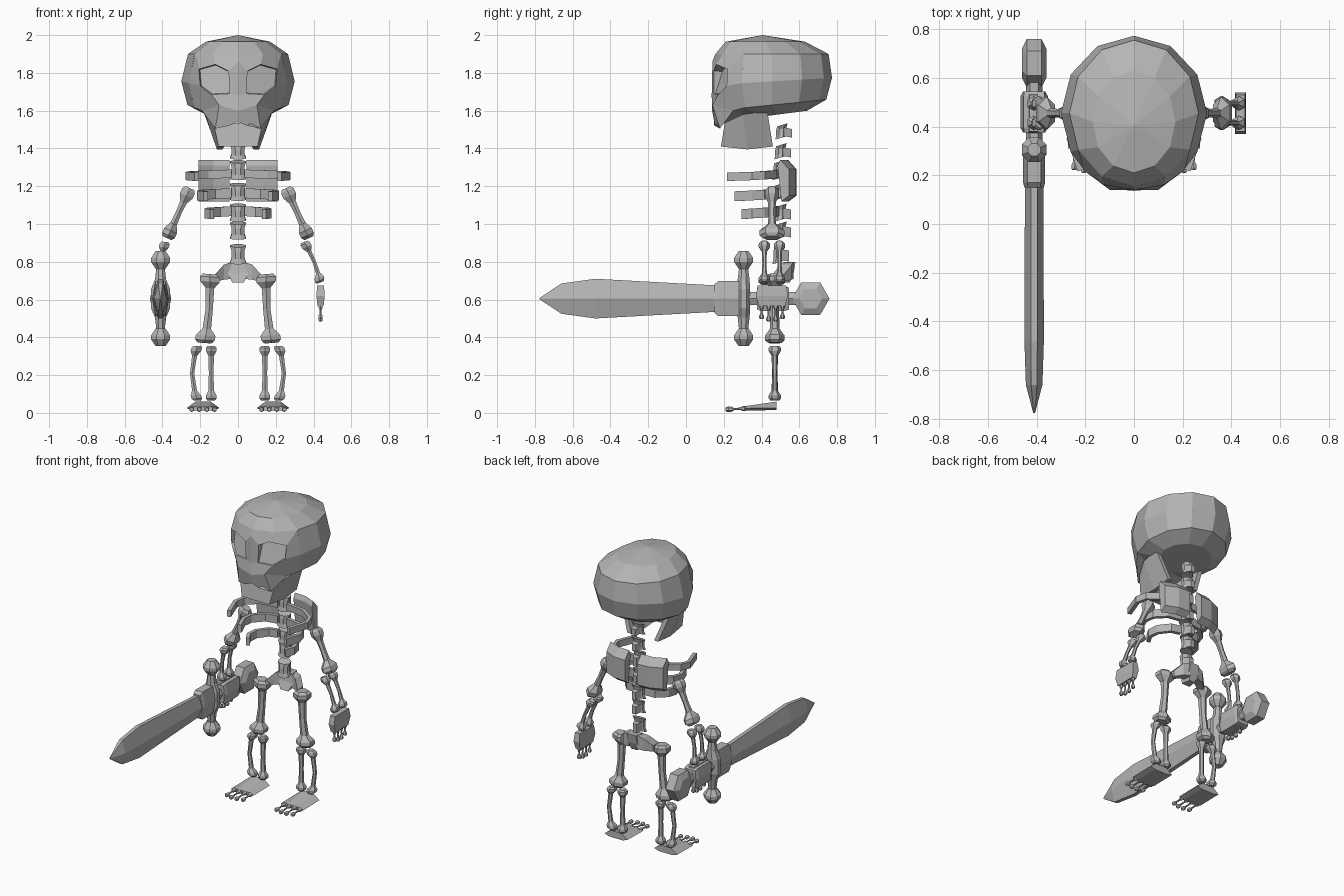
import bpy, bmesh, math
from mathutils import Vector as V

if "Cube" in bpy.data.objects:
    bpy.data.objects.remove(bpy.data.objects["Cube"])

bone_grey = bpy.data.materials.new("bone_grey")
bone_grey.diffuse_color = (0.46, 0.46, 0.46, 1)
bone_grey.use_nodes = True
bone_grey.node_tree.nodes["Principled BSDF"].inputs["Base Color"].default_value = bone_grey.diffuse_color


def make(name, verts, faces, mirror=False):
    me = bpy.data.meshes.new(name)
    me.from_pydata([tuple(v) for v in verts], [], faces)
    bm = bmesh.new()
    bm.from_mesh(me)
    bmesh.ops.recalc_face_normals(bm, faces=bm.faces)
    bm.to_mesh(me)
    bm.free()
    me.materials.append(bone_grey)
    ob = bpy.data.objects.new(name, me)
    bpy.context.collection.objects.link(ob)
    if mirror:
        ob.modifiers.new("mirror", 'MIRROR')
    return ob


def loft(name, rings, mirror=False):
    """Skin a list of equal-length rings and cap both ends."""
    n = len(rings[0])
    verts = [v for r in rings for v in r]
    faces = [(i * n + j, i * n + (j + 1) % n, (i + 1) * n + (j + 1) % n, (i + 1) * n + j)
             for i in range(len(rings) - 1) for j in range(n)]
    faces += [tuple(range(n)), tuple(range(len(verts) - n, len(verts)))]
    return make(name, verts, faces, mirror)


def bone(name, a, b, knob, shaft, bow=0.0, sides=6, wide=(1, 1), end=0.05):
    """Knobbed bone from a to b; wide scales the end knobs across y, bow bends it in x."""
    a, b = V(a), V(b)
    d = (b - a).normalized()
    v = V((0, 1, 0)) if abs(d.y) < 0.8 else V((0, 0, 1))
    v = (v - d * v.dot(d)).normalized()
    u = v.cross(d)
    e = end / (b - a).length
    prof = [(0, .7 * knob, wide[0]), (.3 * e, knob, wide[0]), (.8 * e, knob, wide[0]),
            (1.5 * e, shaft, 1), (.5, shaft * .85, 1), (1 - 1.5 * e, shaft, 1),
            (1 - .8 * e, knob, wide[1]), (1 - .3 * e, knob, wide[1]), (1, .7 * knob, wide[1])]
    rings = []
    for t, r, w in prof:
        c = a.lerp(b, t) + V((bow * math.sin(math.pi * t), 0, 0))
        rings.append([c + u * r * math.cos(k) + v * r * w * math.sin(k)
                      for k in (2 * math.pi * (j + .5) / sides for j in range(sides))])
    return loft(name, rings)


def ell(cx, cy, z, rx, ry, n, tilt=0.0, off=0.0):
    return [V((cx + rx * math.cos(t), cy + ry * math.sin(t), z + tilt * ry * math.sin(t)))
            for t in (2 * math.pi * (j + off) / n for j in range(n))]


# skull cap: twelve-sided dome, open where the face sits
rings = [ell(0, .42, 1.965, .17, .21, 12), ell(0, .455, 1.9, .265, .30, 12),
         ell(0, .455, 1.755, .30, .318, 12, .06), ell(0, .455, 1.63, .268, .288, 12, .1),
         ell(0, .49, 1.58, .17, .15, 12, .13)]
verts = [V((0, .405, 2.0))] + [v for r in rings for v in r]
faces = [(0, 1 + j, 1 + (j + 1) % 12) for j in range(12)]
for i in range(4):
    for j in range(12):
        if not (i in (1, 2) and 7 <= j <= 10):
            p, q = 1 + i * 12 + j, 1 + i * 12 + (j + 1) % 12
            faces.append((p, q, q + 12, p + 12))
faces.append(tuple(range(49, 61)))
make("skull_cap", verts, faces)

# face: half mask with a sunken eye socket, mirrored
F = dict(a0=(0, .155, 1.9), a1=(.1325, .195, 1.9), a2=(.229, .305, 1.9),
         c2=(.26, .296, 1.746), d2=(.232, .311, 1.616),
         e1=(.05, .148, 1.81), e2=(.12, .16, 1.845), e3=(.207, .22, 1.82),
         e4=(.2, .215, 1.73), e5=(.14, .17, 1.685), e6=(.045, .148, 1.69),
         n0=(0, .14, 1.86), n1=(0, .136, 1.68), n2=(0, .138, 1.60),
         k=(.10, .14, 1.63), k2=(.19, .25, 1.60), m0=(0, .15, 1.54),
         m1=(.05, .15, 1.52), m2=(.12, .18, 1.505), back=(0, .335, 1.56))
idx = {key: i for i, key in enumerate(F)}
face_faces = ["a0 a1 e2 e1 n0", "a1 a2 e3 e2", "a2 c2 e4 e3", "e1 e2 e3 e4 e5 e6",
              "n0 e1 e6 n1", "n1 e6 e5 k n2", "e5 e4 c2 d2 k2 k", "n2 k m2 m1 m0",
              "k k2 m2", "m0 m1 m2 k2 d2 back"]
face = make("face", F.values(), [tuple(idx[w] for w in s.split()) for s in face_faces], True)
bm = bmesh.new()
bm.from_mesh(face.data)
bm.faces.ensure_lookup_table()
if bm.faces[0].normal.y > 0:
    bmesh.ops.reverse_faces(bm, faces=bm.faces)
bm.faces.ensure_lookup_table()
socket = bm.faces[3]
bmesh.ops.inset_individual(bm, faces=[socket], thickness=.004, depth=-.008)
for v in socket.verts:  # lean the socket floor back
    v.co.y += max(0, v.co.z - 1.69) * .3
bm.to_mesh(face.data)
bm.free()

# jaw: U-shaped band, wide at the hinge and narrow at the chin
jaw_top = [(.185, .43, 1.60), (.175, .30, 1.58), (.13, .205, 1.535)]
jaw_low = [(.115, .46, 1.41), (.112, .325, 1.395), (.103, .185, 1.41)]
jaw = []
for s, seq in ((1, range(3)), (-1, range(2, -1, -1))):
    for i in seq:
        t, l = V(jaw_top[i]), V(jaw_low[i])
        t.x *= s
        l.x *= s
        inn = V((-s * .03, .04 if i == 2 else 0, 0))
        jaw.append([t, l, l + inn, t + inn])
loft("jaw", jaw)

# spine: a faceted body with a spur behind each vertebra
for i, (y, z, h) in enumerate([(.505, 1.49, .035), (.50, 1.385, .035), (.49, 1.285, .045),
                               (.49, 1.17, .04), (.50, 1.06, .04), (.50, .965, .04),
                               (.49, .84, .045)]):
    loft(f"vertebra_{i}", [ell(0, y + dy, z + dz, r, .03, 8, .3, .5)
                           for dz, r, dy in ((-h, .046, -.005), (-h * .4, .036, 0),
                                             (h * .4, .036, 0), (h, .046, .005))])
    loft(f"spur_{i}", [[V((x * w, y + dy, z + dz)) for x, dz in
                        ((-1, zc - h * .7), (1, zc - h * .7), (1, zc + h * .6), (-1, zc + h * .6))]
                       for dy, w, zc in ((.015, .028, 0), (.055, .014, -.008))])

# ribs: flat curved bands reaching forward
for i, (z, w, yf, h) in enumerate([(1.258, .265, .22, .022), (1.155, .205, .26, .026),
                                   (1.06, .165, .30, .026)]):
    path = [V((.035, .48, 0)), V((w * .6, .47, 0)), V((w * .93, .41, 0)),
            V((w, .35, 0)), V((w * .83, yf, 0))]
    rib = []
    for j, p in enumerate(path):
        d = (path[min(j + 1, 4)] - path[max(j - 1, 0)]).normalized()
        n = V((d.y, -d.x, 0)) * .012
        zz = z + .008 - .004 * j
        rib.append([p + n + V((0, 0, zz - h)), p - n + V((0, 0, zz - h)),
                    p - n + V((0, 0, zz + h)), p + n + V((0, 0, zz + h))])
    loft(f"rib_pair_{i}", rib, True)

# shoulder blades: broad bent plates on the back
loft("shoulder_blades",
     [[V((x, y + dy + k, z)) for z, dy, k in ((1.12, -.02, 0), (1.31, -.03, -.01), (1.34, -.025, 0),
                                               (1.29, .02, 0), (1.15, .02, 0))]
      for x, y in ((.045, .565), (.13, .56), (.21, .525))], True)

# pelvis: sacrum wedge and hip wings
loft("sacrum", [[V((x * w, y + k, z)) for x, k in ((-1, -.03), (1, -.03), (.7, .03), (-.7, .03))]
                for w, y, z in ((.03, .52, .69), (.055, .54, .74), (.045, .55, .80))])
loft("hip_wings", [[V((x, y - t, z - h)), V((x, y + t, z - h)),
                    V((x, y + t, z + h)), V((x, y - t, z + h))]
                   for x, y, z, t, h in ((.03, .545, .755, .025, .045), (.075, .53, .745, .03, .04),
                                         (.12, .49, .715, .03, .02))], True)

for s, side in ((1, "right"), (-1, "left")):
    # arm: one upper bone, two lower bones
    bone(f"{side}_upper_arm", (s * .255, .455, 1.19), (s * .375, .455, .925), .042, .021,
         wide=(.9, 1.6), end=.055)
    top, wrist = ((.35, .905), (.435, .69)) if s > 0 else ((-.385, .905), (-.41, .68))
    for y, tag in ((.415, "front"), (.495, "rear")):
        bone(f"{side}_forearm_{tag}", (top[0], y, top[1]), (wrist[0], y, wrist[1]),
             .03, .013, bow=s * .012, end=.035)
    # hand: flat palm and four jointed fingers
    hx = wrist[0] + s * .002
    loft(f"{side}_palm", [[V((hx + x, .455 + y, z)) for x, y in
                           ((-t, -w), (t, -w), (t, w), (-t, w))]
                          for z, t, w in ((.565, .016, .07), (.62, .022, .085), (.675, .018, .075))])
    for i in range(4):
        y = .40 + i * .037
        bone(f"{side}_finger_{i}", (hx, y, .575), (hx, y, .485 + .012 * (i in (0, 3))),
             .013, .006, end=.02)
    # leg: thigh, straight inner shin and bowed outer shin
    bone(f"{side}_thigh", (s * .15, .47, .735), (s * .178, .47, .37), .06, .026,
         bow=-s * .012, wide=(.85, .85), end=.05)
    bone(f"{side}_inner_shin", (s * .142, .47, .355), (s * .142, .47, .065), .032, .017, end=.035)
    bone(f"{side}_outer_shin", (s * .215, .47, .355), (s * .215, .47, .065), .032, .015,
         bow=s * .028, end=.035)
    # foot: wedge-shaped plate and four toes
    fx = s * .185
    loft(f"{side}_foot", [[V((fx - .085, y, zb + .012)), V((fx - .05, y, zb)), V((fx + .05, y, zb)),
                           V((fx + .085, y, zb + .012)), V((fx + .04, y, zt)), V((fx - .04, y, zt))]
                          for y, zb, zt in ((.31, .012, .035), (.48, .015, .06))])
    for i in range(4):
        x = fx - .06 + i * .04
        bone(f"{side}_toe_{i}", (x, .32, .024), (x, .21 + .012 * (i in (0, 3)), .018),
             .014, .006, end=.022)

# sword: hexagonal blade lying along y
SX, SZ = -.41, .605


def slab(y, t, h, flat):
    return [V((SX + x, y, SZ + z)) for x, z in
            ((t, 0), (flat, h), (-flat, h), (-t, 0), (-flat, -h), (flat, -h))]


loft("blade", [slab(-.775, .004, .004, .002), slab(-.66, .034, .08, .012),
               slab(-.48, .04, .105, .013), slab(.16, .038, .07, .013)])
loft("blade_collar", [slab(.15, .04, .075, .025), slab(.17, .045, .092, .028),
                      slab(.28, .045, .092, .028)])
loft("guard", [ell(SX, .305, SZ + z, rx, ry, 8, 0, .5) for z, rx, ry in
               ((-.18, .022, .024), (-.1, .032, .034), (-.05, .055, .038), (.05, .055, .038),
                (.1, .032, .034), (.18, .022, .024))])
for s, tag in ((1, "upper"), (-1, "lower")):
    loft(f"{tag}_guard_knob", [ell(SX, .305, SZ + s * .205 + z, r, r, 8, 0, .5) for z, r in
                               ((-.047, .028), (-.01, .055), (.01, .055), (.047, .028))])
loft("grip", [slab(.33, .034, .035, .018), slab(.60, .034, .035, .018)])
loft("grip_hand", [slab(.375, .045, .058, .04), slab(.395, .056, .065, .043),
                   slab(.525, .056, .065, .043), slab(.545, .045, .058, .04)])
# pommel: bevelled six-sided disc
loft("pommel", [[V((SX + x, .66 + r * math.cos(k * math.pi / 3), SZ + r * math.sin(k * math.pi / 3)))
                 for k in range(6)] for x, r in ((-.05, .06), (-.03, .1), (.03, .1), (.05, .06))])
